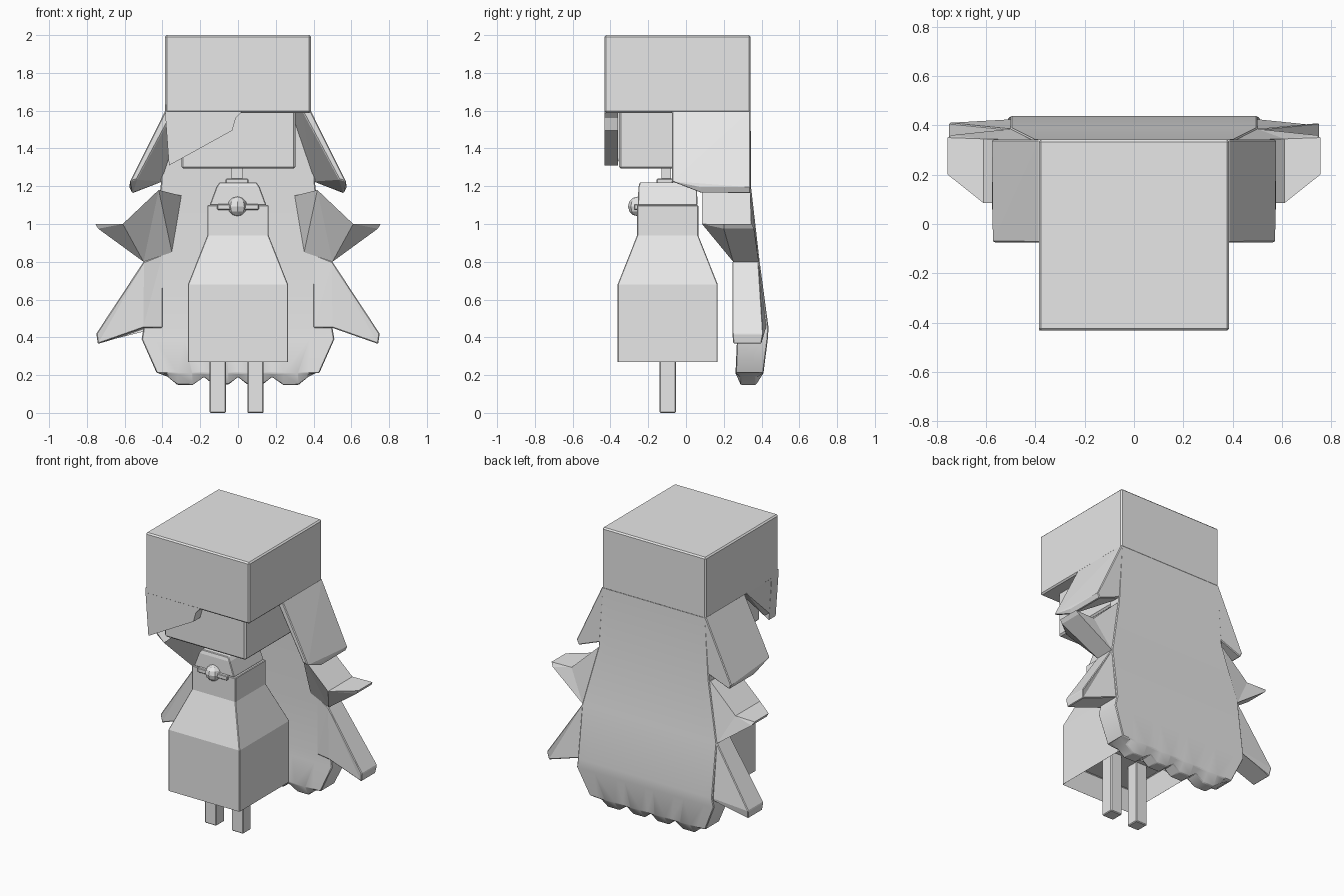
import bpy, bmesh, math
from mathutils import Vector

if "Cube" in bpy.data.objects:
    bpy.data.objects.remove(bpy.data.objects["Cube"], do_unlink=True)

grey = bpy.data.materials.new("plain grey")
grey.use_nodes = True
grey.diffuse_color = (0.8, 0.8, 0.8, 1)
grey.node_tree.nodes["Principled BSDF"].inputs["Base Color"].default_value = (0.8, 0.8, 0.8, 1)


def finish(name, bm, bevel=0.0, smooth=False):
    bmesh.ops.recalc_face_normals(bm, faces=bm.faces)
    mesh = bpy.data.meshes.new(name)
    bm.to_mesh(mesh)
    bm.free()
    mesh.materials.append(grey)
    ob = bpy.data.objects.new(name, mesh)
    bpy.context.collection.objects.link(ob)
    if bevel:
        mod = ob.modifiers.new("bevel", "BEVEL")
        mod.width = bevel
        mod.segments = 1
        mod.limit_method = "ANGLE"
        mod.angle_limit = math.radians(35)
    if smooth:
        bpy.ops.object.select_all(action="DESELECT")
        ob.select_set(True)
        bpy.context.view_layer.objects.active = ob
        bpy.ops.object.shade_smooth_by_angle(angle=math.radians(35))
    return ob


def hull(name, pts, side=1, bevel=0.0):
    bm = bmesh.new()
    verts = [bm.verts.new((x * side, y, z)) for x, y, z in pts]
    bmesh.ops.convex_hull(bm, input=verts)
    bmesh.ops.dissolve_limit(bm, angle_limit=0.02, verts=bm.verts, edges=bm.edges)
    return finish(name, bm, bevel)


def box(name, lo, hi, bevel=0.0):
    return hull(name, [(x, y, z) for x in (lo[0], hi[0]) for y in (lo[1], hi[1])
                       for z in (lo[2], hi[2])], 1, bevel)


def prism(name, pts, side=1, bevel=0.0):
    """Outline in x and z; each point has its own front and back depth."""
    bm = bmesh.new()
    front = [bm.verts.new((x * side, f, z)) for x, z, f, b in pts]
    back = [bm.verts.new((x * side, b, z)) for x, z, f, b in pts]
    n = len(pts)
    for i in range(n):
        j = (i + 1) % n
        bm.faces.new((front[i], front[j], back[j], back[i]))
    caps = [bm.faces.new(front), bm.faces.new(back)]
    bmesh.ops.triangulate(bm, faces=caps)
    return finish(name, bm, bevel)


def loft(name, rows, centre_y, recess=0.0):
    """Stack of rectangles (z, half width, half depth), with optional hollow base."""
    bm = bmesh.new()
    rings = [[bm.verts.new((sx * w, centre_y + sy * d, z))
              for sx, sy in ((-1, -1), (1, -1), (1, 1), (-1, 1))] for z, w, d in rows]
    for a, b in zip(rings, rings[1:]):
        for i in range(4):
            j = (i + 1) % 4
            bm.faces.new((a[i], a[j], b[j], b[i]))
    base = bm.faces.new(rings[0])
    bm.faces.new(rings[-1])
    if recess:
        bmesh.ops.recalc_face_normals(bm, faces=bm.faces)
        bmesh.ops.inset_region(bm, faces=[base], thickness=0.03)
        for v in base.verts:
            v.co.z += recess
    return finish(name, bm, 0.004)


# Legs, dress and collar
MID = -0.097
for side, label in ((1, "left"), (-1, "right")):
    cx = side * 0.1 - 0.007
    box(label + "_leg", (cx - 0.043, MID - 0.043, 0), (cx + 0.043, MID + 0.043, 0.45), 0.005)
loft("dress", [(0.265, 0.265, 0.265), (0.68, 0.265, 0.265), (0.94, 0.162, 0.162),
               (1.1, 0.162, 0.162)], MID, 0.15)
loft("collar", [(1.1, 0.15, 0.158), (1.195, 0.115, 0.155), (1.22, 0.098, 0.148)], MID)
for side, label in ((1, "left"), (-1, "right")):
    box(label + "_bow_tab", (min(side * 0.03, side * 0.11), -0.275, 1.075),
        (max(side * 0.03, side * 0.11), -0.25, 1.105), 0.004)

# Brooch
bm = bmesh.new()
bmesh.ops.create_uvsphere(bm, u_segments=8, v_segments=6, radius=0.052)
bmesh.ops.translate(bm, verts=bm.verts, vec=Vector((-0.003, -0.255, 1.093)))
finish("brooch", bm)

# Neck and head
box("neck_ring", (-0.065, -0.155, 1.21), (0.055, -0.07, 1.24), 0.004)
box("neck", (-0.035, -0.13, 1.2), (0.025, -0.08, 1.32))
box("head", (-0.3, -0.355, 1.293), (0.305, 0.2, 1.62), 0.01)

# Hair cap and swept fringe
box("hair_cap", (-0.386, -0.432, 1.588), (0.386, 0.342, 2.0), 0.009)
fringe = [(-0.385, 1.63), (-0.385, 1.58), (-0.365, 1.31), (-0.03, 1.495),
          (-0.012, 1.56), (0.015, 1.588), (0.015, 1.63)]
prism("fringe", [(x, z, -0.431, -0.36) for x, z in fringe])
hull("fringe_side", [(x, y, z) for x in (-0.385, -0.32)
                     for y, z in ((-0.43, 1.63), (-0.1, 1.63), (-0.1, 1.588))]
     + [(-0.365, -0.43, 1.31), (-0.33, -0.36, 1.33), (-0.365, -0.39, 1.33)])

# Flared locks and spikes down both sides of the hair
for side, label in ((1, "left"), (-1, "right")):
    hull(label + "_side_lock", [
        (0.385, -0.075, 1.6), (0.385, 0.342, 1.6), (0.34, -0.075, 1.6), (0.26, 0.342, 1.6),
        (0.572, -0.075, 1.225), (0.575, 0.08, 1.195), (0.575, 0.342, 1.195),
        (0.56, 0.08, 1.163), (0.56, 0.342, 1.163), (0.535, -0.075, 1.235),
        (0.4, 0.3, 1.225), (0.4, 0.342, 1.225)], side, 0.005)
    prism(label + "_middle_spike", [
        (0.3, 1.15, 0.26, 0.34), (0.42, 1.18, 0.085, 0.34), (0.61, 1.0, 0.085, 0.345),
        (0.755, 1.0, 0.2, 0.35), (0.74, 0.975, 0.2, 0.36), (0.5, 0.8, 0.25, 0.385),
        (0.35, 0.85, 0.27, 0.38)], side)
    prism(label + "_lower_spike", [
        (0.4, 0.84, 0.27, 0.38), (0.5, 0.8, 0.245, 0.385), (0.75, 0.42, 0.245, 0.41),
        (0.742, 0.365, 0.25, 0.4), (0.5, 0.45, 0.25, 0.425), (0.4, 0.45, 0.27, 0.43)], side, 0.005)

# Long back hair: a lofted slab with a scalloped hem
columns = [0, 0.05, 0.13, 0.18, 0.24, 0.32, 0.37, 0.43]
hem = [0.19, 0.15, 0.15, 0.19, 0.148, 0.148, 0.19, 0.22]
xs = [-c for c in columns[:0:-1]] + columns
drops = hem[:0:-1] + hem
rows = [(1.6, 0.384, 0.24, 0.342), (1.19, 0.41, 0.26, 0.345), (0.8, 0.5, 0.27, 0.39),
        (0.45, 0.5, 0.275, 0.437), (0.39, 0.51, 0.27, 0.433), (0.21, 0.43, 0.262, 0.41)]
bm = bmesh.new()
faces = []
for layer in (2, 3):
    grid = [[bm.verts.new((x / 0.43 * r[1], r[layer], r[0])) for x in xs] for r in rows]
    depth = 0.29 if layer == 2 else 0.37
    grid.append([bm.verts.new((x, depth, z)) for x, z in zip(xs, drops)])
    for a, b in zip(grid, grid[1:]):
        for i in range(len(xs) - 1):
            bm.faces.new((a[i], a[i + 1], b[i + 1], b[i]))
    faces.append(grid)
front, back = faces
rim = [[g[0][i] for i in range(len(xs))] + [r[-1] for r in g[1:]]
       + g[-1][-2::-1] + [r[0] for r in g[-2:0:-1]] for g in (front, back)]
for i in range(len(rim[0])):
    j = (i + 1) % len(rim[0])
    bm.faces.new((rim[0][i], rim[0][j], rim[1][j], rim[1][i]))
finish("back_hair", bm, 0.012, True)
